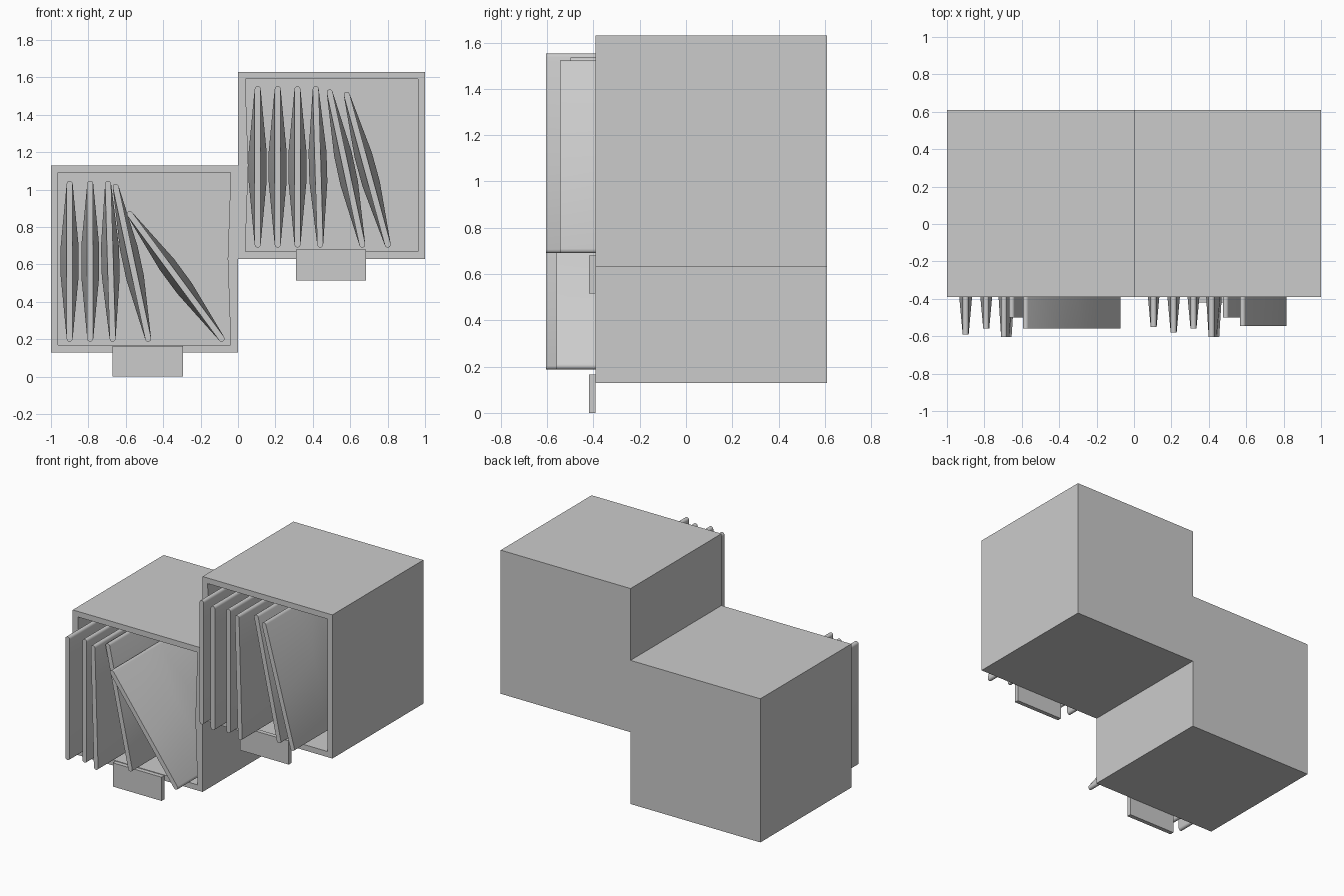
import bpy, bmesh, math
from mathutils import Matrix, Vector

if "Cube" in bpy.data.objects:
    bpy.data.objects.remove(bpy.data.objects["Cube"])

FRONT, BACK, WALL = -0.39, 0.61, 0.055


def add_object(name, bm):
    bmesh.ops.recalc_face_normals(bm, faces=bm.faces[:])
    mesh = bpy.data.meshes.new(name)
    bm.to_mesh(mesh)
    bm.free()
    obj = bpy.data.objects.new(name, mesh)
    bpy.context.collection.objects.link(obj)
    return obj


# Stepped double cube shelf: solid outline, then an open pocket in each cube
def make_shelf():
    bm = bmesh.new()
    v = {p: bm.verts.new((p[0], FRONT, p[1])) for p in
         [(-1, .13), (0, .13), (0, .63), (0, 1.13), (-1, 1.13),
          (1, .63), (1, 1.63), (0, 1.63)]}
    fronts = [
        bm.faces.new([v[p] for p in [(-1, .13), (0, .13), (0, .63), (0, 1.13), (-1, 1.13)]]),
        bm.faces.new([v[p] for p in [(0, .63), (1, .63), (1, 1.63), (0, 1.63), (0, 1.13)]])]
    ext = bmesh.ops.extrude_face_region(bm, geom=fronts)["geom"]
    bmesh.ops.translate(bm, vec=(0, BACK - FRONT, 0),
                        verts=[g for g in ext if isinstance(g, bmesh.types.BMVert)])
    bmesh.ops.recalc_face_normals(bm, faces=bm.faces[:])
    fronts = [f for f in bm.faces if all(abs(w.co.y - FRONT) < 1e-5 for w in f.verts)]
    bmesh.ops.inset_individual(bm, faces=fronts, thickness=WALL)
    pockets = bmesh.ops.extrude_discrete_faces(bm, faces=fronts)["faces"]
    for f in pockets:
        bmesh.ops.translate(bm, vec=(0, BACK - FRONT - WALL, 0), verts=f.verts[:])
    return add_object("shelf", bm)


# Square record sleeve, thin rounded rim and bulging middle, leaning in x-z
def make_sleeve(name, top, bottom, front):
    rim, bulge, flat, depth = 0.016, 0.048, 0.08, 0.86
    top, bottom = Vector((top[0], 0, top[1])), Vector((bottom[0], 0, bottom[1]))
    h = (top - bottom).length / 2 - rim
    bm = bmesh.new()
    rings = []
    for y, t in [(0, rim), (depth / 2 - flat, bulge), (depth / 2 + flat, bulge), (depth, rim)]:
        arc = [(rim * math.cos(a), h + rim * math.sin(a))
               for a in [math.pi * i / 6 for i in range(7)]]
        half = [(t, flat)] + arc + [(-t, flat)]
        pts = half + [(-x, -z) for x, z in half]
        rings.append([bm.verts.new((x, y, z)) for x, z in pts])
    n = len(rings[0])
    for a, b in zip(rings, rings[1:]):
        for i in range(n):
            j = (i + 1) % n
            bm.faces.new((a[i], a[j], b[j], b[i]))
    bm.faces.new(rings[0])
    bm.faces.new(rings[-1])
    d = top - bottom
    lean = Matrix.Rotation(math.atan2(d.x, d.z), 4, 'Y')
    mid = (top + bottom) / 2
    bm.transform(Matrix.Translation((mid.x, front, mid.z)) @ lean)
    obj = add_object(name, bm)
    bpy.context.view_layer.objects.active = obj
    bpy.ops.object.select_all(action='DESELECT')
    obj.select_set(True)
    bpy.ops.object.shade_smooth_by_angle(angle=math.radians(35))


# Small label plate hanging over the lower front edge
def make_label(name, x0, x1, z0, z1):
    bm = bmesh.new()
    bmesh.ops.create_cube(bm, size=1)
    bm.transform(Matrix.Translation(((x0 + x1) / 2, FRONT - .015, (z0 + z1) / 2))
                 @ Matrix.Diagonal((x1 - x0, .03, z1 - z0, 1)))
    add_object(name, bm)


make_shelf()
make_label("lower_label", -.67, -.295, 0, .165)
make_label("upper_label", .31, .685, .515, .68)

# Sleeves: top x,z / bottom x,z / front y
sleeves = {
    "lower": [((-.90, 1.047), (-.90, .187), -.59), ((-.79, 1.047), (-.79, .187), -.56),
              ((-.695, 1.047), (-.67, .187), -.605), ((-.657, 1.03), (-.477, .187), -.50),
              ((-.588, .882), (-.078, .19), -.56)],
    "upper": [((.105, 1.553), (.105, .69), -.55), ((.212, 1.553), (.212, .69), -.58),
              ((.318, 1.553), (.318, .69), -.56), ((.415, 1.553), (.44, .69), -.605),
              ((.487, 1.535), (.668, .69), -.50), ((.577, 1.523), (.805, .69), -.545)],
}
for row, items in sleeves.items():
    for i, s in enumerate(items):
        make_sleeve(f"{row}_record_sleeve_{i + 1}", *s)
